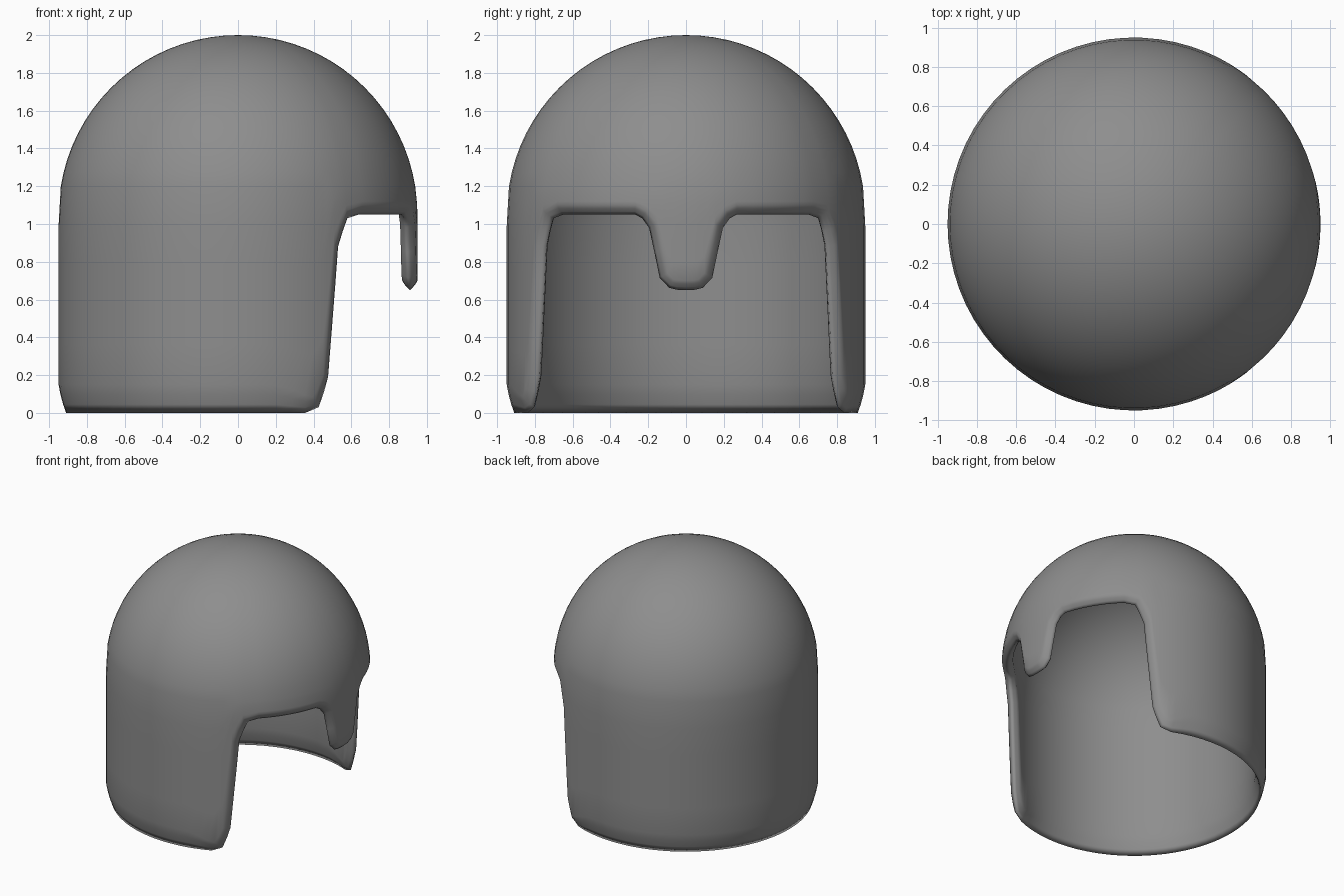
import bpy, bmesh, math
from mathutils import Vector

if "Cube" in bpy.data.objects:
    bpy.data.objects.remove(bpy.data.objects["Cube"])

MID, HALF, SPRING = 0.91, 0.04, 1.05   # mid-wall radius, half wall, dome start

# half outline of the lower rim: (angle from +x in degrees, height)
edge = [(0, .65), (3, .652), (5.6, .662), (8.8, .715), (10.6, .85), (12.4, .98),
        (14.8, 1.03), (17.2, 1.05), (22, 1.05), (27, 1.05), (32, 1.05), (37, 1.05),
        (41.5, 1.05), (45.5, 1.05), (50.5, 1.03), (52.5, .96), (54.4, .88), (55.4, .7),
        (56.4, .53), (57.4, .36), (58.4, .19), (60, .11), (62, .03), (67, 0)]
edge += [(67 + 113 * i / 22, 0) for i in range(1, 23)]
edge = [(-a, z) for a, z in reversed(edge[1:-1])] + edge
N = len(edge)
pts = [Vector((math.radians(a) * MID, z)) for a, z in edge]
period = Vector((2 * math.pi * MID, 0))


def inward(i):
    """Mitred direction pointing from the rim into the wall."""
    p = pts[i]
    a = pts[i - 1] - (period if i == 0 else Vector((0, 0)))
    b = pts[(i + 1) % N] + (period if i == N - 1 else Vector((0, 0)))
    n1 = Vector((-(p - a).y, (p - a).x)).normalized()
    n2 = Vector((-(b - p).y, (b - p).x)).normalized()
    n = (n1 + n2).normalized()
    return n / max(n.dot(n1), 0.75)


def surface(u, s, t):
    """Point on the domed cylinder at arc u, height s, wall offset t."""
    ang, r = u / MID, MID + t
    if s <= SPRING:
        return (r * math.cos(ang), r * math.sin(ang), s)
    phi = (s - SPRING) / (MID + HALF)
    h = r * math.cos(phi)
    return (h * math.cos(ang), h * math.sin(ang), SPRING + r * math.sin(phi))


def width(i):
    return 0.05 + 0.10 * min(max((abs(edge[i][0]) - 58) / 20, 0), 1)


bm = bmesh.new()
rim = [bm.verts.new(surface(p.x, p.y, 0)) for p in pts]
dirs = [inward(i) for i in range(N)]
top = SPRING + (MID + HALF) * math.pi / 2

# outer and inner walls grow from the shared rim up to the crown
for side in (1, -1):
    rings = [rim]
    for f, t in ((.3, .4), (.65, .75), (1, 1)):
        q = [pts[i] + dirs[i] * width(i) * f for i in range(N)]
        rings.append([bm.verts.new(surface(v.x, v.y, side * HALF * t)) for v in q])
    for k in range(1, 6):
        rings.append([bm.verts.new(surface(v.x, v.y + (1.2 - v.y) * k / 5, side * HALF))
                      for v in q])
    for k in range(1, 18):
        s = 1.2 + (top - 1.2) * k / 18
        rings.append([bm.verts.new(surface(v.x, s, side * HALF)) for v in q])
    for lo, hi in zip(rings, rings[1:]):
        for i in range(N):
            j = (i + 1) % N
            f = [lo[i], lo[j], hi[j], hi[i]]
            bm.faces.new(f if side > 0 else f[::-1])
    pole = bm.verts.new((0, 0, SPRING + MID + side * HALF))
    for i in range(N):
        f = [rings[-1][i], rings[-1][(i + 1) % N], pole]
        bm.faces.new(f if side > 0 else f[::-1])

for f in bm.faces:
    f.smooth = True
mesh = bpy.data.meshes.new("helmet_shell")
bm.to_mesh(mesh)
bm.free()
helmet = bpy.data.objects.new("helmet_shell", mesh)
bpy.context.collection.objects.link(helmet)

# plain steel grey
mat = bpy.data.materials.new("steel_grey")
mat.diffuse_color = (0.27, 0.27, 0.27, 1)
mat.use_nodes = True
mat.node_tree.nodes["Principled BSDF"].inputs["Base Color"].default_value = mat.diffuse_color
mesh.materials.append(mat)
